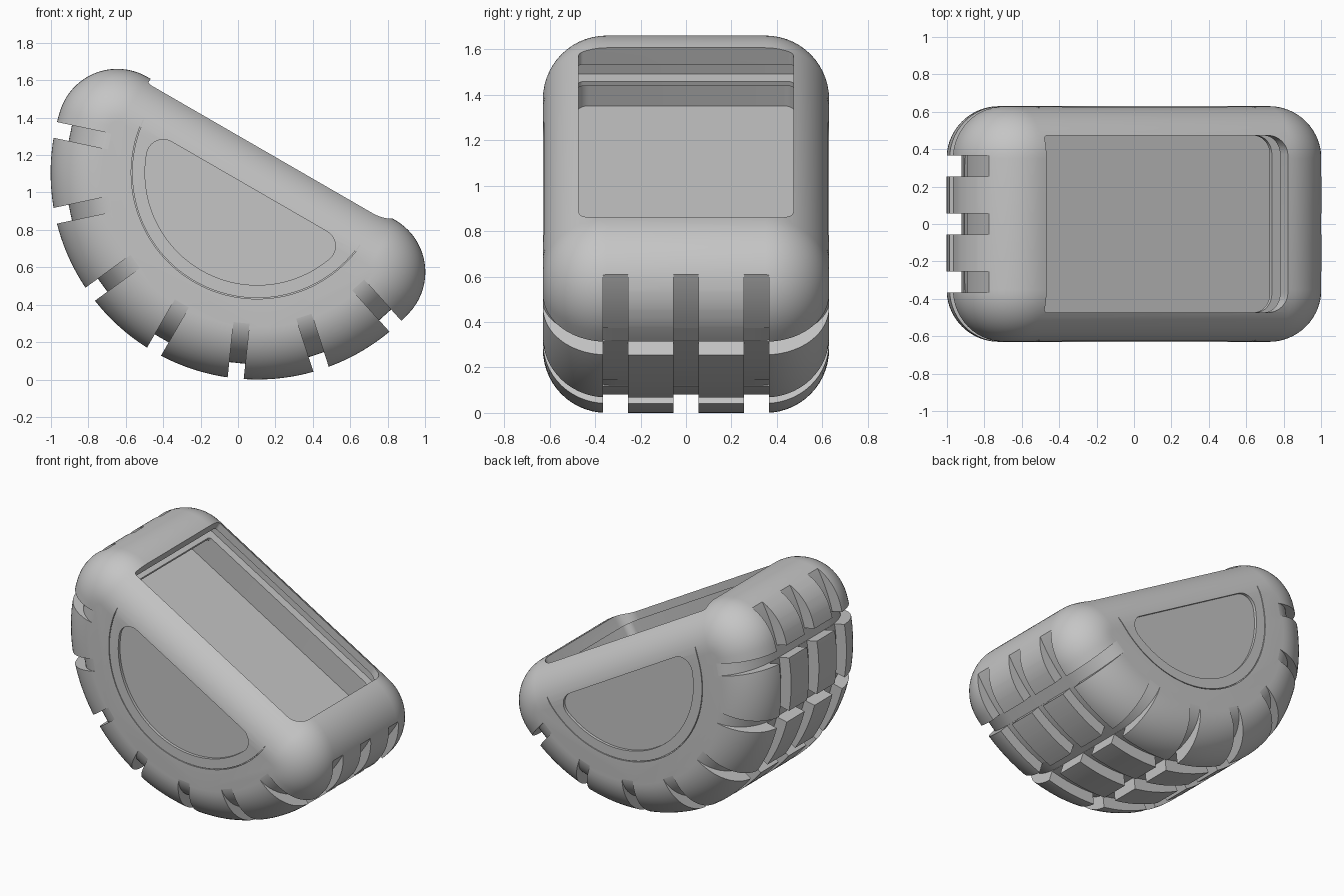
import bpy, bmesh, math
from math import sin, cos, pi, radians

cube = bpy.data.objects.get("Cube")
if cube:
    bpy.data.objects.remove(cube)

TILT = radians(30)
CENTRE = (0.103, 0, 1.105)
RADIUS, TOP, CORNER = 1.105, 0.15, 0.32
HALF, FILLET = 0.63, 0.28

rubber = bpy.data.materials.new("grey rubber")
rubber.use_nodes = True
grey = (0.56, 0.56, 0.56, 1)
rubber.diffuse_color = grey
bsdf = rubber.node_tree.nodes["Principled BSDF"]
bsdf.inputs["Base Color"].default_value = grey
bsdf.inputs["Roughness"].default_value = 0.7


def loft(bm, rings, closed=False):
    """Skin a list of equal point loops, capped unless closed."""
    vs = [[bm.verts.new(p) for p in ring] for ring in rings]
    n = len(vs[0])
    pairs = list(zip(vs, vs[1:])) + ([(vs[-1], vs[0])] if closed else [])
    for a, b in pairs:
        for i in range(n):
            j = (i + 1) % n
            bm.faces.new((a[i], a[j], b[j], b[i]))
    if not closed:
        bm.faces.new(vs[0])
        bm.faces.new(vs[-1])


def make(name, bm):
    bmesh.ops.recalc_face_normals(bm, faces=bm.faces)
    me = bpy.data.meshes.new(name)
    bm.to_mesh(me)
    bm.free()
    me.materials.append(rubber)
    ob = bpy.data.objects.new(name, me)
    ob.location = CENTRE
    ob.rotation_euler = (0, TILT, 0)
    bpy.context.collection.objects.link(ob)
    return ob


def arc(r, a0, a1, n, cx=0, cz=0):
    return [(cx + r * cos(a0 + (a1 - a0) * i / n),
             cz + r * sin(a0 + (a1 - a0) * i / n)) for i in range(n + 1)]


def half_disc(radius, top, corner, y):
    """Half-disc outline with rounded corners and a straight top."""
    cz = top - corner
    cx = math.sqrt((radius - corner) ** 2 - cz ** 2)
    a = math.atan2(cz, cx)
    pts = arc(radius, -pi - a, a, 96)
    pts += arc(corner, a, pi / 2, 20, cx, cz)[1:]
    pts += arc(corner, pi / 2, pi - a, 20, -cx, cz)[:-1]
    return [(x, y, z) for x, z in pts]


def rounded_box(bm, x0, x1, hy, z0, z1, r0, r1):
    """Box with upright edges rounded by r0 at the high end, r1 at the low end."""
    corners = ((x1 - r1, hy - r1, r1), (x0 + r0, hy - r0, r0),
               (x0 + r0, r0 - hy, r0), (x1 - r1, r1 - hy, r1))
    pts = []
    for k, (x, y, r) in enumerate(corners):
        pts += arc(r, k * pi / 2, (k + 1) * pi / 2, 8, x, y)
    loft(bm, [[(x, y, z) for x, y in pts] for z in (z0, z1)])


# Body: half tyre with rounded shoulders
bm = bmesh.new()
steps = 14
side = [(FILLET * (1 - cos(pi / 2 * i / steps)),
         HALF - FILLET * (1 - sin(pi / 2 * i / steps))) for i in range(steps + 1)]
profile = [(d, -y) for d, y in reversed(side)] + side
loft(bm, [half_disc(RADIUS - d, TOP - d, CORNER - d, y) for d, y in profile])
body = make("tyre_body", bm)


def cut(name, bm):
    """Subtract a temporary cutter from the body."""
    cutter = make(name, bm)
    cutter.hide_render = True
    mod = body.modifiers.new(name, 'BOOLEAN')
    mod.operation, mod.solver, mod.object = 'DIFFERENCE', 'EXACT', cutter
    bpy.context.view_layer.objects.active = body
    bpy.ops.object.modifier_apply(modifier=name)
    bpy.data.objects.remove(cutter)


# Grooves running around the tread
bm = bmesh.new()
for yc in (-0.31, 0, 0.31):
    rings = []
    for r, dy in ((1.025, -1), (1.3, -1), (1.3, 1), (1.025, 1)):
        rings.append([(x, yc + dy * 0.055, z) for x, z in arc(r, 0, 2 * pi, 160)[:-1]])
    loft(bm, rings, closed=True)
cut("tread_grooves", bm)

# Cross slots that fade out over the shoulders
bm = bmesh.new()
curve = [(0.3 + 0.332 * cos(pi / 2 * i / 14), 0.78 + 0.242 * sin(pi / 2 * i / 14))
         for i in range(15)]
outer = [(0.75, 1.3), (0.75, 0.78)]
section = outer + curve
section += [(-y, r) for y, r in reversed(section)]
for k in range(-3, 4):
    a = radians(270 + 24 * k)
    loft(bm, [[(r * cos(a) - t * sin(a), y, r * sin(a) + t * cos(a))
               for y, r in section] for t in (-0.043, 0.043)])
cut("cross_slots", bm)

# Sunken side panels and the fine line around them
for s in (-1, 1):
    bm = bmesh.new()
    loft(bm, [half_disc(0.6, -0.085, 0.09, s * y) for y in (HALF - 0.02, HALF + 0.1)])
    line = arc(0.674, radians(185), radians(355), 80)
    line += arc(0.669, radians(355), radians(185), 80)
    loft(bm, [[(x, s * y, z) for x, z in line] for y in (HALF - 0.01, HALF + 0.1)])
    cut("side_panel", bm)

# Opening, slot around its walls, and the wider tray below the lip
for name, x0, x1, hy, z0, z1, r0, r1 in (
        ("opening", -0.745, 0.745, 0.473, -0.1, 0.4, 0.02, 0.1),
        ("wall_slot", -0.81, 0.81, 0.53, -0.022, 0.065, 0.05, 0.05),
        ("tray", -0.84, 0.84, 0.478, -0.2, -0.045, 0.05, 0.05)):
    bm = bmesh.new()
    rounded_box(bm, x0, x1, hy, z0, z1, r0, r1)
    cut(name, bm)

# Smooth shading with sharp edges kept
bpy.ops.object.select_all(action='DESELECT')
body.select_set(True)
bpy.context.view_layer.objects.active = body
bpy.ops.object.shade_smooth_by_angle(angle=radians(30))
